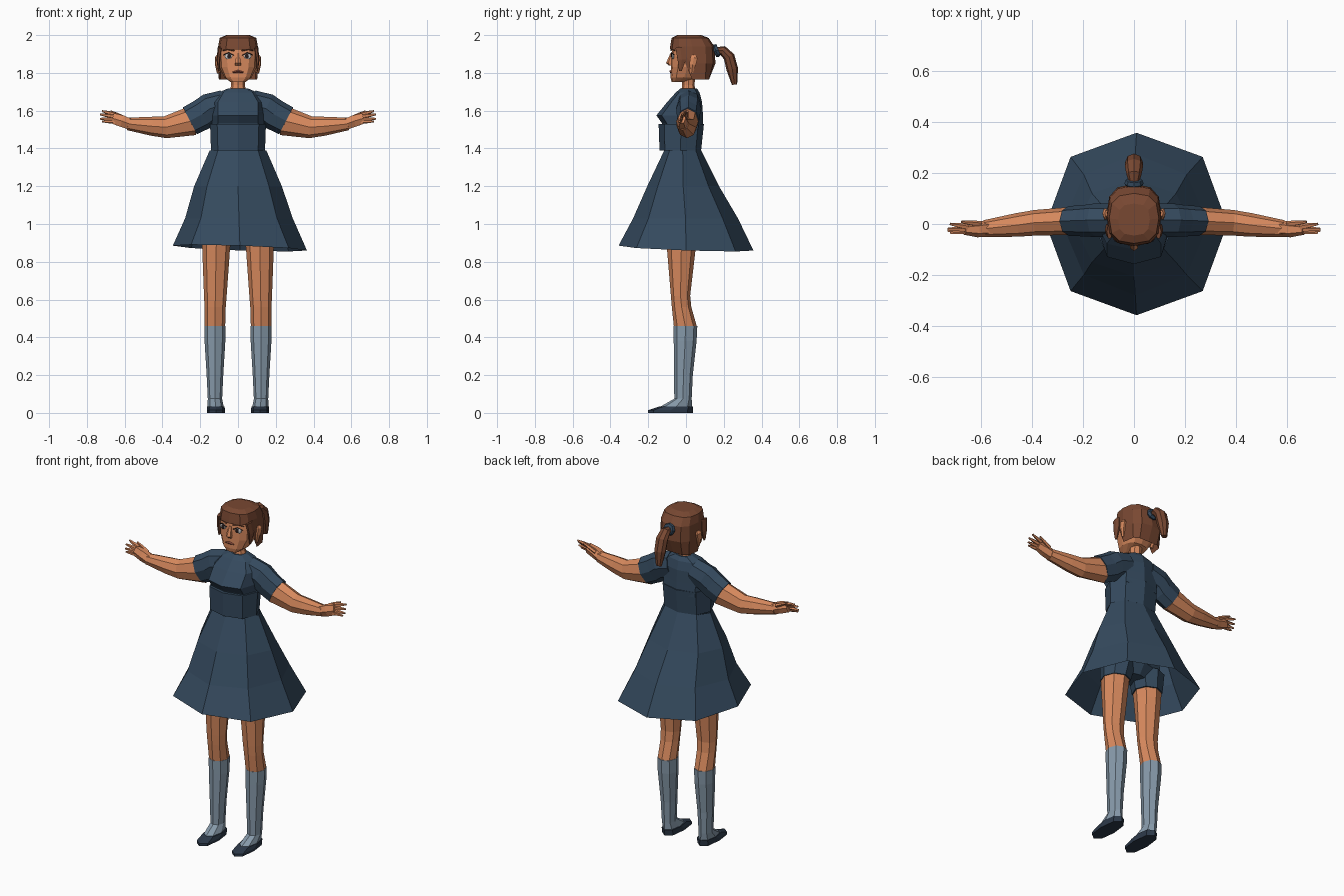
import bpy, bmesh, math
from mathutils import Vector


def mat(name, r, g, b):
    m = bpy.data.materials.new(name)
    m.diffuse_color = (r, g, b, 1)
    return m


NAVY = mat("navy", 0.035, 0.068, 0.112)
SKIN = mat("skin", 0.68, 0.25, 0.11)
HAIR = mat("hair_brown", 0.19, 0.065, 0.032)
SOCK = mat("sock_grey", 0.24, 0.32, 0.40)
SHOE = mat("shoe_dark", 0.025, 0.04, 0.065)
WHITE = mat("eye_white", 0.75, 0.75, 0.75)
DARK = mat("dark", 0.02, 0.012, 0.012)
LIP = mat("lip", 0.30, 0.08, 0.05)


def ring(z, cx, rx, y0, y1, n=8, p=1.0, phase=0.0):
    """Horizontal superellipse section spanning y0..y1."""
    f = lambda v: math.copysign(abs(v) ** p, v) if abs(v) > 1e-6 else 0.0
    pts = []
    for i in range(n):
        a = 2 * math.pi * i / n + phase
        pts.append(Vector((cx + rx * f(math.cos(a)),
                           (y0 + y1) / 2 + (y1 - y0) / 2 * f(math.sin(a)), z)))
    return pts


def loft(name, rings, material, mirror=False, cap0=True, cap1=True):
    """Skin a list of equal-length sections into a flat-shaded mesh."""
    bm = bmesh.new()
    vs = [[bm.verts.new(c) for c in r] for r in rings]
    n = len(vs[0])
    for a, b in zip(vs, vs[1:]):
        for i in range(n):
            j = (i + 1) % n
            bm.faces.new((a[i], a[j], b[j], b[i]))
    if cap0:
        bm.faces.new(vs[0][::-1])
    if cap1:
        bm.faces.new(vs[-1])
    bmesh.ops.recalc_face_normals(bm, faces=bm.faces)
    me = bpy.data.meshes.new(name)
    bm.to_mesh(me)
    bm.free()
    me.materials.append(material)
    ob = bpy.data.objects.new(name, me)
    bpy.context.collection.objects.link(ob)
    if mirror:
        ob.modifiers.new("mirror", 'MIRROR').use_mirror_merge = False
    return ob


def tube(name, stations, ref, material, n=6, mirror=False):
    """Stations are (x, y, z, radius along ref, other radius)."""
    ps = [Vector(s[:3]) for s in stations]
    rings = []
    for k, s in enumerate(stations):
        t = (ps[min(k + 1, len(ps) - 1)] - ps[max(k - 1, 0)]).normalized()
        u = Vector(ref)
        u = (u - t * u.dot(t)).normalized()
        v = t.cross(u)
        rings.append([ps[k] + u * s[3] * math.cos(2 * math.pi * i / n)
                      + v * s[4] * math.sin(2 * math.pi * i / n) for i in range(n)])
    return loft(name, rings, material, mirror)


def ball(name, loc, size, material, mirror=False):
    bm = bmesh.new()
    bmesh.ops.create_uvsphere(bm, u_segments=10, v_segments=6, radius=1)
    for v in bm.verts:
        v.co = Vector(v.co[i] * size[i] + loc[i] for i in range(3))
    me = bpy.data.meshes.new(name)
    bm.to_mesh(me)
    bm.free()
    me.materials.append(material)
    ob = bpy.data.objects.new(name, me)
    bpy.context.collection.objects.link(ob)
    if mirror:
        ob.modifiers.new("mirror", 'MIRROR').use_mirror_merge = False


# Skirt with a slightly tilted hem, open underneath
skirt = [ring(1.39, 0, 0.15, -0.115, 0.08), ring(1.20, 0, 0.232, -0.205, 0.175),
         ring(1.03, 0.005, 0.285, -0.28, 0.275), ring(0.873, 0.01, 0.355, -0.357, 0.357)]
for i, v in enumerate(skirt[-1]):
    v.z -= 0.013 * (v.x + v.y) / 0.36
for v in skirt[-1][1::2]:
    v.x *= 1.03
    v.y *= 1.04
loft("skirt", skirt, NAVY, cap0=False, cap1=False)

# Waist band
loft("waist_band", [ring(1.39, 0, 0.143, -0.14, 0.08, p=0.85),
                    ring(1.53, 0, 0.148, -0.145, 0.095, p=0.85)], NAVY)

# Bodice with bust ledge, up to the neckline
loft("bodice", [ring(1.50, 0, 0.138, -0.115, 0.088, p=0.75),
                ring(1.535, 0, 0.138, -0.128, 0.09, p=0.75),
                ring(1.575, 0, 0.137, -0.157, 0.09, p=0.75),
                ring(1.645, 0, 0.14, -0.10, 0.085, p=0.8),
                ring(1.695, 0, 0.105, -0.055, 0.072, p=0.85),
                ring(1.718, 0, 0.052, -0.03, 0.058)], NAVY)

# Sleeves, arms, hands
tube("sleeve", [(0.07, 0.015, 1.635, 0.065, 0.075), (0.15, 0.015, 1.61, 0.066, 0.082),
                (0.19, 0.013, 1.58, 0.062, 0.083), (0.255, 0.012, 1.546, 0.058, 0.080)],
     (0, 1, 0), NAVY, 8, True)
tube("arm", [(0.24, 0.012, 1.547, 0.055, 0.078), (0.385, 0.005, 1.512, 0.05, 0.058),
             (0.46, -0.004, 1.518, 0.046, 0.05), (0.585, -0.018, 1.53, 0.033, 0.033)],
     (0, 1, 0), SKIN, 8, True)
tube("palm", [(0.575, -0.018, 1.53, 0.033, 0.033), (0.615, -0.022, 1.545, 0.03, 0.036),
              (0.665, -0.022, 1.56, 0.02, 0.032)], (0, 1, 0), SKIN, 6, True)
fingers = [(0.60, 0.0, 1.56, 0.675, 0.008, 1.597), (0.65, -0.012, 1.58, 0.72, 0.0, 1.598),
           (0.65, -0.02, 1.568, 0.73, -0.02, 1.58), (0.65, -0.026, 1.555, 0.73, -0.026, 1.557),
           (0.645, -0.03, 1.542, 0.72, -0.034, 1.543)]
for k, (x, y, z, X, Y, Z) in enumerate(fingers):
    tube(f"finger_{k + 1}", [(x, y, z, 0.012, 0.011), ((x + X) / 2, (y + Y) / 2, (z + Z) / 2, 0.01, 0.01),
                             (X, Y, Z, 0.005, 0.005)], (0, 1, 0), SKIN, 5, True)

# Legs, socks, shoes, shorts
loft("leg", [ring(0.96, 0.112, 0.08, -0.105, 0.06), ring(0.86, 0.116, 0.073, -0.10, 0.05),
             ring(0.62, 0.12, 0.06, -0.08, 0.022), ring(0.56, 0.121, 0.056, -0.075, 0.028),
             ring(0.455, 0.122, 0.054, -0.064, 0.058)], SKIN, True)
loft("sock", [ring(0.46, 0.122, 0.056, -0.066, 0.06), ring(0.38, 0.122, 0.055, -0.065, 0.056),
              ring(0.20, 0.122, 0.044, -0.063, 0.036), ring(0.075, 0.122, 0.038, -0.062, 0.03),
              ring(0.028, 0.118, 0.043, -0.145, 0.033)], SOCK, True)
loft("shoe", [ring(0.034, 0.117, 0.046, -0.14, 0.036, p=0.8),
              ring(0.014, 0.117, 0.048, -0.20, 0.037, p=0.8),
              ring(0.0, 0.117, 0.047, -0.202, 0.036, p=0.8)], SHOE, True)
loft("shorts_leg", [ring(1.02, 0.1, 0.098, -0.115, 0.085), ring(0.915, 0.112, 0.083, -0.108, 0.063)],
     NAVY, True)
loft("shorts", [ring(0.96, 0, 0.12, -0.08, 0.05), ring(1.02, 0, 0.195, -0.118, 0.09),
                ring(1.16, 0, 0.17, -0.11, 0.085)], NAVY)

# Neck and head
loft("neck", [ring(1.69, 0, 0.048, -0.028, 0.055), ring(1.735, 0, 0.036, -0.02, 0.045),
              ring(1.80, 0, 0.036, -0.02, 0.05)], SKIN)
loft("head", [ring(1.752, 0, 0.04, -0.076, -0.01, 12, 0.8),
              ring(1.775, 0, 0.072, -0.082, 0.06, 12, 0.8),
              ring(1.83, 0, 0.098, -0.08, 0.10, 12, 0.8),
              ring(1.89, 0, 0.101, -0.078, 0.11, 12, 0.8),
              ring(1.96, 0, 0.098, -0.068, 0.10, 12, 0.8)], SKIN)
loft("nose", [ring(1.838, 0, 0.017, -0.09, -0.06, 6, 1, math.pi / 6),
              ring(1.852, 0, 0.018, -0.106, -0.06, 6, 1, math.pi / 6),
              ring(1.905, 0, 0.009, -0.082, -0.06, 6, 1, math.pi / 6)], SKIN)
tube("ear", [(0.10, 0.03, 1.80, 0.012, 0.008), (0.112, 0.035, 1.845, 0.01, 0.02),
             (0.113, 0.042, 1.88, 0.01, 0.022), (0.108, 0.042, 1.893, 0.006, 0.012)],
     (1, 0, 0), SKIN, 6, True)
ball("eye", (0.049, -0.068, 1.888), (0.023, 0.008, 0.016), WHITE, True)
ball("iris", (0.047, -0.0745, 1.888), (0.011, 0.004, 0.013), DARK, True)
tube("eyelid", [(0.022, -0.076, 1.893, 0.002, 0.003), (0.05, -0.075, 1.907, 0.003, 0.004),
                (0.076, -0.064, 1.895, 0.002, 0.003)], (0, 0, 1), DARK, 4, True)
tube("brow", [(0.02, -0.079, 1.918, 0.004, 0.004), (0.055, -0.072, 1.925, 0.004, 0.004),
              (0.08, -0.058, 1.917, 0.002, 0.003)], (0, 0, 1), HAIR, 4, True)
tube("mouth", [(-0.028, -0.078, 1.803, 0.003, 0.004), (0, -0.083, 1.808, 0.008, 0.006),
               (0.028, -0.078, 1.803, 0.003, 0.004)], (0, 0, 1), LIP, 4)

# Hair cap: short fringe in front, long at the sides and back
hair = [ring(2.0, 0, 0.062, -0.045, 0.08, 12, 0.75), ring(1.985, 0, 0.097, -0.076, 0.12, 12, 0.75),
        ring(1.94, 0, 0.105, -0.084, 0.15, 12, 0.75), ring(1.925, 0, 0.108, -0.086, 0.156, 12, 0.75),
        ring(1.925, 0, 0.108, -0.084, 0.15, 12, 0.75)]
for r, drop in ((hair[3], 0.075), (hair[4], 0.16)):
    for v in r:
        if v.y > 0.0:
            v.z -= drop
            if drop > 0.1:
                v.y = min(v.y, 0.122)
                v.x *= 0.94
loft("hair", hair, HAIR, cap1=False)
tube("side_strand", [(0.095, -0.03, 1.935, 0.012, 0.03), (0.104, -0.022, 1.87, 0.01, 0.026),
                     (0.102, -0.03, 1.81, 0.004, 0.008)], (1, 0, 0), HAIR, 6, True)

# Ponytail and hair tie
tube("hair_tie", [(0, 0.148, 1.913, 0.03, 0.03), (0, 0.158, 1.917, 0.038, 0.036),
                  (0, 0.172, 1.922, 0.032, 0.032)], (1, 0, 0), NAVY, 8)
tube("ponytail", [(0, 0.16, 1.918, 0.018, 0.018), (0, 0.195, 1.918, 0.03, 0.026),
                  (0, 0.228, 1.885, 0.036, 0.03), (0, 0.245, 1.82, 0.034, 0.031),
                  (0, 0.257, 1.738, 0.018, 0.014)], (1, 0, 0), HAIR, 8)
